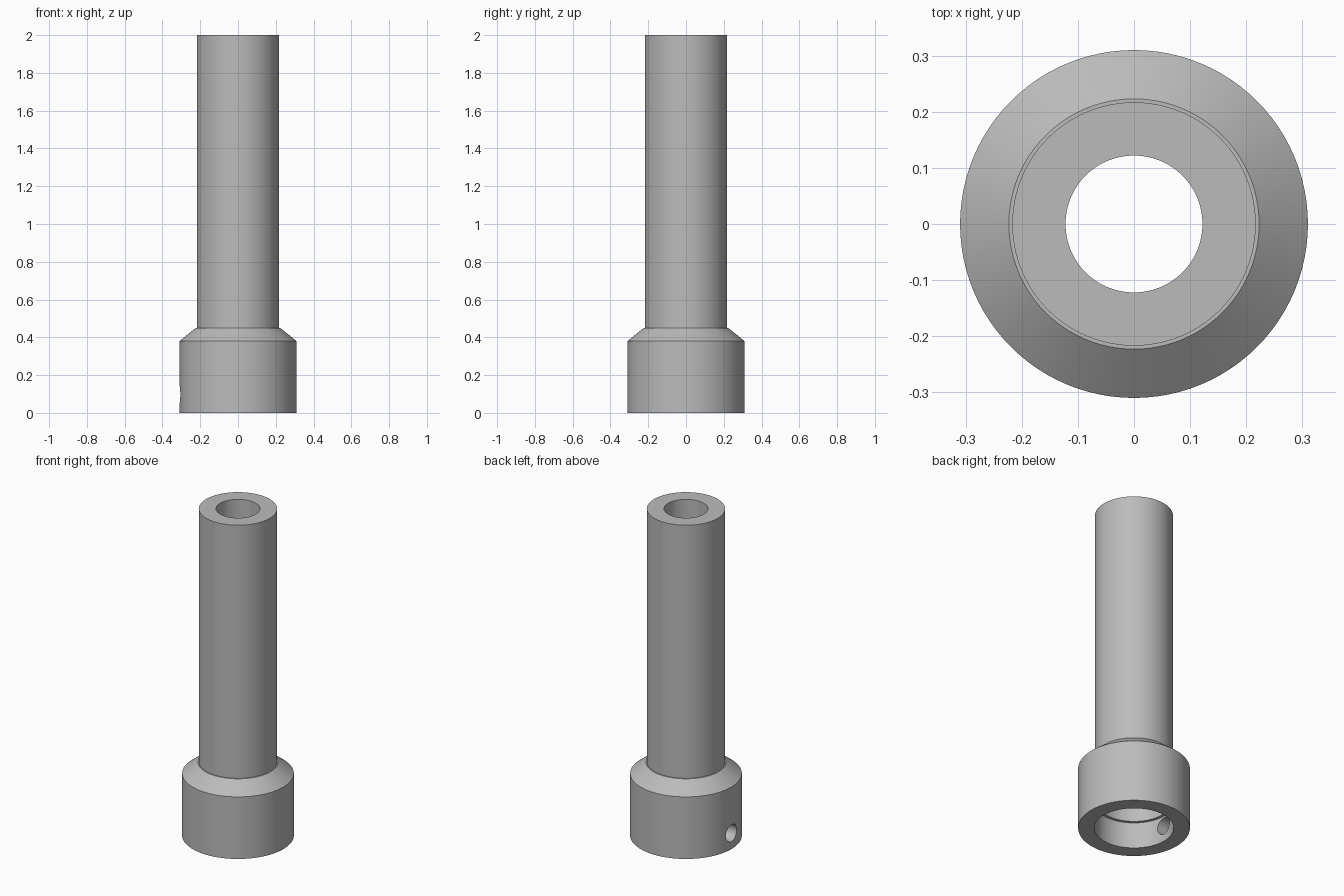
import bpy
import bmesh
import math
from mathutils import Matrix

cube = bpy.data.objects.get("Cube")
if cube:
    bpy.data.objects.remove(cube, do_unlink=True)

SEGMENTS = 96

# Plain grey metal
metal = bpy.data.materials.new("grey metal")
metal.use_nodes = True
grey = (0.5, 0.5, 0.5, 1)
metal.diffuse_color = grey
metal.node_tree.nodes["Principled BSDF"].inputs["Base Color"].default_value = grey


def make_object(name, bm):
    bmesh.ops.recalc_face_normals(bm, faces=bm.faces)
    mesh = bpy.data.meshes.new(name)
    bm.to_mesh(mesh)
    bm.free()
    mesh.materials.append(metal)
    obj = bpy.data.objects.new(name, mesh)
    bpy.context.collection.objects.link(obj)
    return obj


def lathe(name, profile):
    """Turn a closed (radius, height) outline around the z axis."""
    bm = bmesh.new()
    verts = [bm.verts.new((r, 0, z)) for r, z in profile]
    edges = [bm.edges.new((v, verts[i - 1])) for i, v in enumerate(verts)]
    bmesh.ops.spin(bm, geom=verts + edges, cent=(0, 0, 0), axis=(0, 0, 1),
                   angle=math.tau, steps=SEGMENTS, use_merge=True)
    bmesh.ops.remove_doubles(bm, verts=bm.verts, dist=1e-5)
    return make_object(name, bm)


# Outline: collar, chamfered shoulder, long shaft, then the stepped bore
sleeve = lathe("stepped_sleeve", [
    (0.22, 0), (0.31, 0), (0.31, 0.38), (0.223, 0.45), (0.217, 0.45),
    (0.217, 2), (0.122, 2), (0.122, 0.36), (0.203, 0.36),
    (0.203, 0.16), (0.22, 0.16),
])

# Set screw hole through one side of the collar
bm = bmesh.new()
bmesh.ops.create_cone(bm, cap_ends=True, segments=32, radius1=0.052,
                      radius2=0.052, depth=0.3,
                      matrix=Matrix.Translation((-0.27, 0, 0.097))
                      @ Matrix.Rotation(math.pi / 2, 4, "Y"))
cutter = make_object("screw_hole_cutter", bm)
cutter.hide_render = True

cut = sleeve.modifiers.new("screw_hole", "BOOLEAN")
cut.operation = "DIFFERENCE"
cut.solver = "EXACT"
cut.object = cutter

# Apply the cut, drop the cutter and shade with crisp edges
bpy.ops.object.select_all(action="DESELECT")
sleeve.select_set(True)
bpy.context.view_layer.objects.active = sleeve
bpy.ops.object.modifier_apply(modifier=cut.name)
bpy.data.objects.remove(cutter, do_unlink=True)
bpy.ops.object.shade_smooth_by_angle(angle=math.radians(30))
